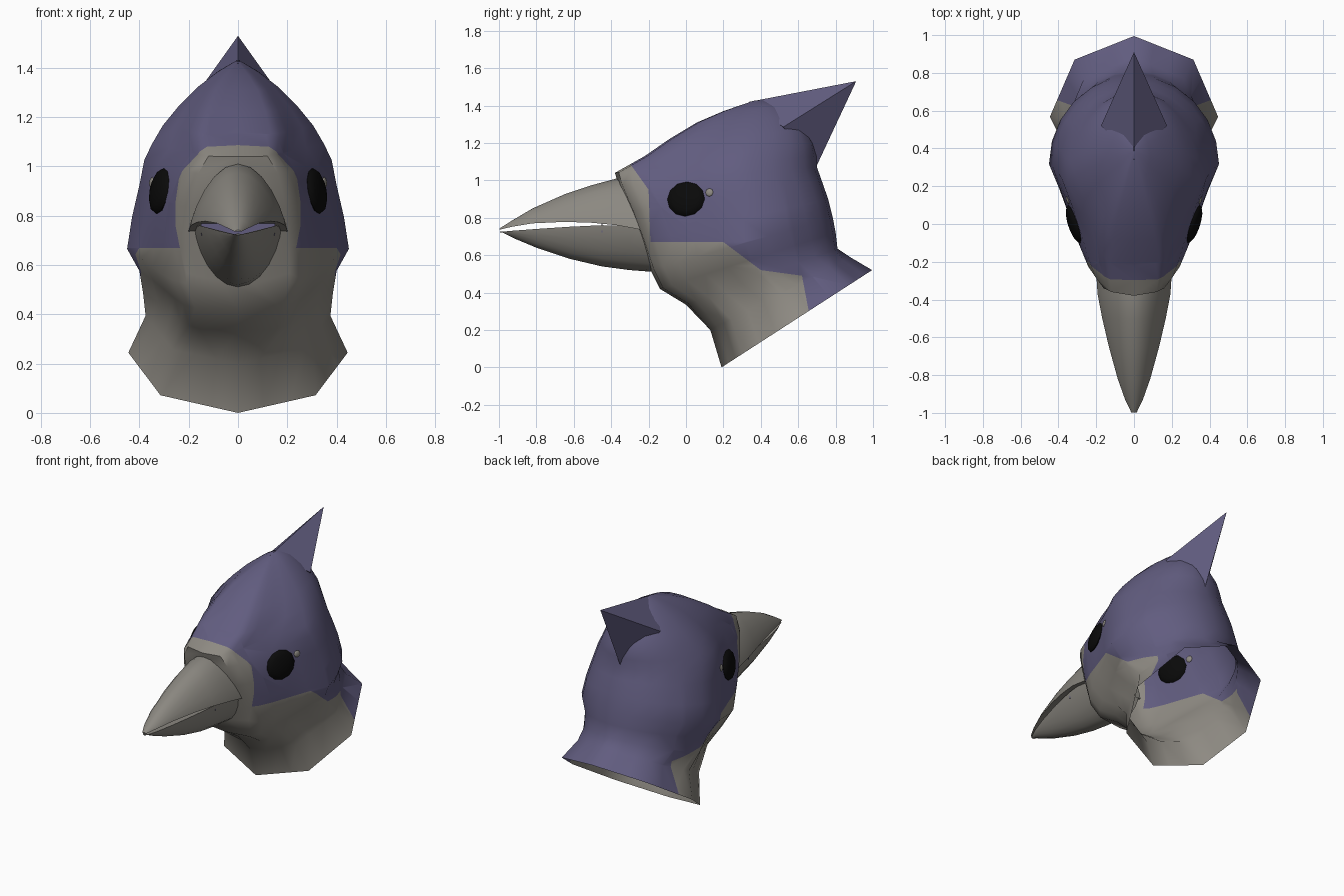
import bpy, bmesh, math
from mathutils import Matrix, Vector
from mathutils.bvhtree import BVHTree

if "Cube" in bpy.data.objects:
    bpy.data.objects.remove(bpy.data.objects["Cube"])


def material(name, rgb):
    m = bpy.data.materials.new(name)
    m.use_nodes = True
    m.diffuse_color = (*rgb, 1)
    bsdf = m.node_tree.nodes["Principled BSDF"]
    bsdf.inputs["Base Color"].default_value = (*rgb, 1)
    bsdf.inputs["Roughness"].default_value = 0.8
    return m


PURPLE = material("dusty purple", (0.12, 0.108, 0.213))
BEIGE = material("warm grey", (0.27, 0.254, 0.225))
BEAK = material("beak grey", (0.26, 0.247, 0.22))
BLACK = material("eye black", (0.003, 0.003, 0.003))


def finish(bm, name, mats, angle=50):
    mesh = bpy.data.meshes.new(name)
    bm.to_mesh(mesh)
    bm.free()
    for m in mats:
        mesh.materials.append(m)
    obj = bpy.data.objects.new(name, mesh)
    bpy.context.collection.objects.link(obj)
    bpy.ops.object.select_all(action="DESELECT")
    obj.select_set(True)
    bpy.context.view_layer.objects.active = obj
    bpy.ops.object.shade_smooth_by_angle(angle=math.radians(angle))


def loft(bm, rings, cap_start, cap_end):
    loops = [[bm.verts.new(p) for p in ring] for ring in rings]
    n = len(loops[0])
    for a, b in zip(loops, loops[1:]):
        for i in range(n):
            j = (i + 1) % n
            bm.faces.new((a[i], a[j], b[j], b[i]))
    if cap_start:
        bm.faces.new(loops[0])
    if cap_end:
        bm.faces.new(loops[-1])
    bmesh.ops.recalc_face_normals(bm, faces=bm.faces)


# Head sections: front point, back point, half width, widest place,
# front bluntness (0 = eight-sided neck section)
SECTIONS = [
    ((.19, 0), (.995, .52), .445, .47, 0),
    ((.13, .2), (.88, .588), .375, .5, 0),
    ((0, .335), (.81, .635), .385, .5, .65),
    ((-.14, .42), (.80, .72), .40, .52, .7),
    ((-.19, .52), (.785, .8), .45, .52, .75),
    ((-.24, .67), (.76, .9), .43, .54, .77),
    ((-.30, .83), (.725, 1.0), .40, .556, .77),
    ((-.36, .97), (.70, 1.07), .38, .56, .68),
    ((-.38, 1.04), (.70, 1.13), .35, .55, .55),
    ((-.22, 1.13), (.685, 1.2), .305, .52, .7),
    ((-.09, 1.22), (.65, 1.27), .24, .52, .75),
    ((.06, 1.31), (.59, 1.34), .16, .5, .8),
    ((.2, 1.37), (.51, 1.395), .085, .5, .8),
    ((.36, 1.425), (.41, 1.43), .01, .5, .8),
]


def head_ring(front, back, w, mid, blunt, n=24):
    ring = []
    for i in range(n):
        a = 2 * math.pi * i / n
        c, s = math.cos(a), math.sin(a)
        if not blunt:
            # straight sides between the corners of an octagon
            step = math.pi / 4
            k, f = divmod(i * 8 / n, 1)
            c = math.cos(k * step) * (1 - f) + math.cos((k + 1) * step) * f
            s = math.sin(k * step) * (1 - f) + math.sin((k + 1) * step) * f
        side = 0 if abs(s) < 1e-6 else math.copysign(1, s)
        x = abs(s)
        if c > 0:
            t = mid * (1 - c)
            if blunt:
                x = blunt * x ** .35 + (1 - blunt) * (1 - c) ** 2
        else:
            t = mid - (1 - mid) * c
        ring.append((side * w * x, front[0] + t * (back[0] - front[0]),
                     front[1] + t * (back[1] - front[1])))
    return ring


# Colour border seen from the side, as (y, z); plumage above, pale below
BORDER = [(-.3, 1.09), (-.2, .95), (-.19, .67), (.2, .67),
          (.4, .52), (.62, .49), (.66, .28)]


def is_pale(p):
    if p.y < BORDER[0][0]:
        return p.z < 1.09
    for (y0, z0), (y1, z1) in zip(BORDER, BORDER[1:]):
        if y0 <= p.y < y1:
            return p.z < z0 + (z1 - z0) * (p.y - y0) / (y1 - y0)
    return False


# Head shell, open at the neck
bm = bmesh.new()
loft(bm, [head_ring(*s) for s in SECTIONS], False, True)
tree = BVHTree.FromBMesh(bm)
for (y0, z0), (y1, z1) in zip(BORDER, BORDER[1:]):
    near = [f for f in bm.faces if min(v.co.y for v in f.verts) < y1 + .02
            and max(v.co.y for v in f.verts) > y0 - .02]
    parts = set(near)
    for f in near:
        parts.update(f.edges)
        parts.update(f.verts)
    bmesh.ops.bisect_plane(bm, geom=list(parts), plane_co=(0, y0, z0),
                           plane_no=(0, z0 - z1, y1 - y0))
for f in bm.faces:
    f.material_index = 1 if is_pale(f.calc_center_median()) else 0
finish(bm, "head", [PURPLE, BEIGE], 55)

# Pointed crest rising from the back of the skull
bm = bmesh.new()
for p in ((0, .34, 1.42), (.175, .52, 1.285), (-.175, .52, 1.285),
          (0, .695, 1.07), (0, .91, 1.53)):
    bm.verts.new(p)
bmesh.ops.convex_hull(bm, input=bm.verts)
bmesh.ops.recalc_face_normals(bm, faces=bm.faces)
finish(bm, "crest", [PURPLE])


# Beak halves: y, side edge height, ridge height, half width
def beak_half(name, stations, roundness, dip):
    rings = []
    for y, edge, ridge, w in stations:
        ring = [(0, y, edge - dip * w)]
        for i in range(13):
            a = math.pi * (i / 12 - .5)
            ring.append((w * math.sin(a), y,
                         edge + (ridge - edge) * max(math.cos(a), 0) ** roundness))
        rings.append(ring)
    bm = bmesh.new()
    loft(bm, rings, True, True)
    finish(bm, name, [BEAK], 40)


beak_half("upper_beak", [
    (-.18, .725, 1.0, .205), (-.37, .76, 1.01, .193), (-.5, .773, .975, .168),
    (-.65, .778, .925, .133), (-.82, .77, .85, .086), (-.93, .752, .785, .047),
    (-.998, .736, .742, .014)], 1.6, 0)
beak_half("lower_beak", [
    (-.17, .725, .51, .18), (-.3, .757, .52, .172), (-.45, .76, .54, .155),
    (-.62, .752, .58, .125), (-.8, .74, .64, .082), (-.92, .731, .69, .045),
    (-.995, .724, .728, .012)], 1.5, .25)

# Lining at the back of the open mouth
bm = bmesh.new()
bmesh.ops.create_cube(bm, size=1, matrix=Matrix.Translation((0, -.45, .745))
                      @ Matrix.Diagonal((.3, .006, .05, 1)))
finish(bm, "mouth_lining", [PURPLE])


# Eyes and the small pale mark behind each
def side_spot(name, y, z, size, mat, segments):
    for side, label in ((1, "left"), (-1, "right")):
        hit, normal, _, _ = tree.ray_cast(Vector((side, y, z)), Vector((-side, 0, 0)))
        if normal.x * side < 0:
            normal = -normal
        bm = bmesh.new()
        bmesh.ops.create_uvsphere(bm, u_segments=segments, v_segments=8, radius=1)
        bmesh.ops.scale(bm, vec=size, verts=bm.verts)
        bmesh.ops.rotate(bm, verts=bm.verts,
                         matrix=normal.to_track_quat("Z", "Y").to_matrix())
        bmesh.ops.translate(bm, verts=bm.verts, vec=hit)
        finish(bm, label + "_" + name, [mat])


side_spot("eye", 0, .9, (.105, .094, .03), BLACK, 12)
side_spot("eye_mark", .125, .935, (.022, .022, .008), BEIGE, 8)
